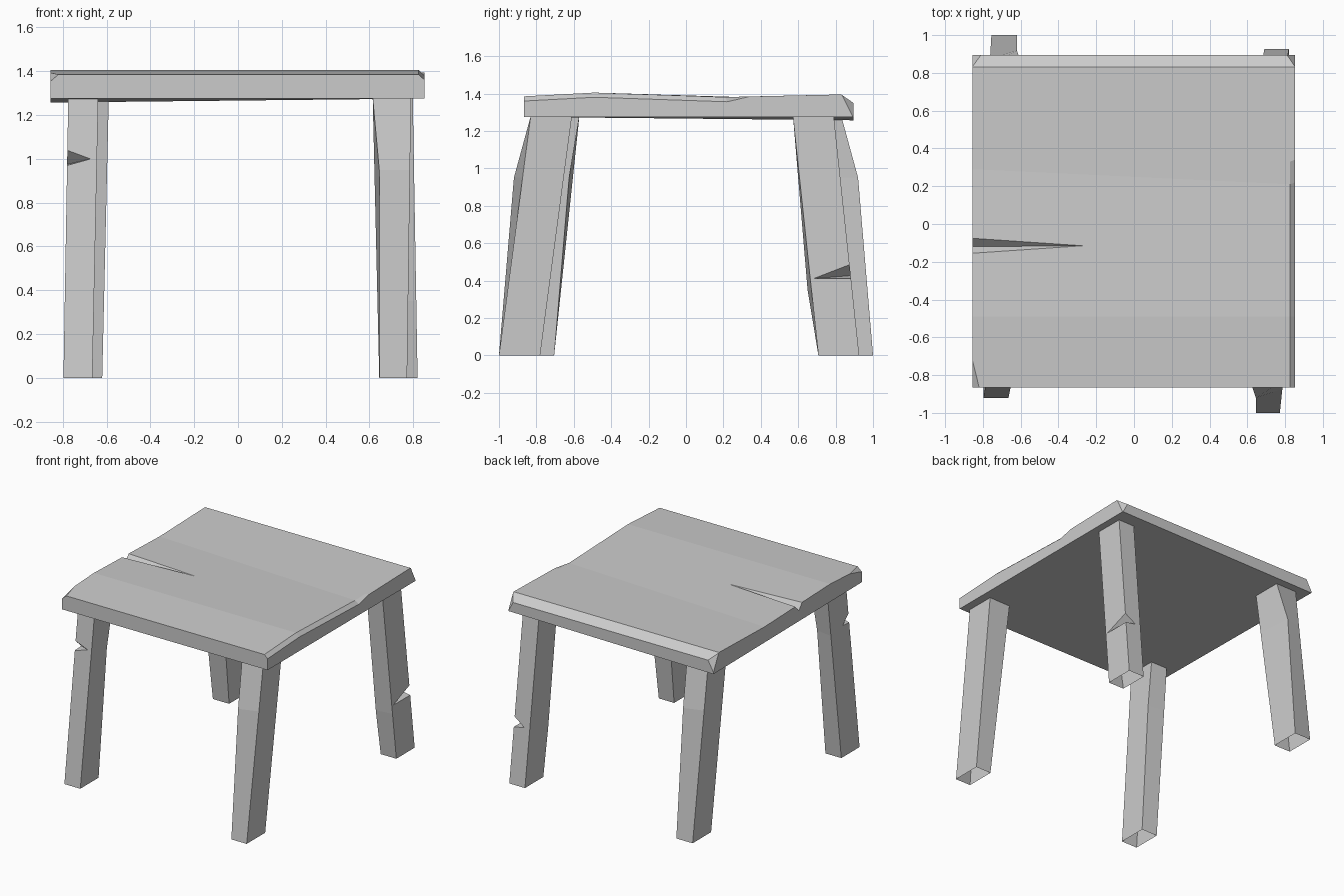
import bpy, bmesh
from mathutils import Vector

if "Cube" in bpy.data.objects:
    bpy.data.objects.remove(bpy.data.objects["Cube"])


def make_object(name, verts, faces):
    mesh = bpy.data.meshes.new(name)
    mesh.from_pydata(verts, [], faces)
    bm = bmesh.new()
    bm.from_mesh(mesh)
    bmesh.ops.recalc_face_normals(bm, faces=bm.faces[:])
    bm.to_mesh(mesh)
    bm.free()
    obj = bpy.data.objects.new(name, mesh)
    bpy.context.collection.objects.link(obj)
    return obj


def loft(name, rings):
    """Closed solid through rings of equal length."""
    n = len(rings[0])
    faces = [[r * n + i, r * n + (i + 1) % n, (r + 1) * n + (i + 1) % n, (r + 1) * n + i]
             for r in range(len(rings) - 1) for i in range(n)]
    last = (len(rings) - 1) * n
    faces += [list(range(n)), list(range(last, last + n))]
    return make_object(name, [p for ring in rings for p in ring], faces)


def notch(obj, tip, valley, a, b):
    """Cut a tapering split: open between a and b, deepest at valley, fading at tip."""
    tip, valley, a, b = map(Vector, (tip, valley, a, b))
    base = [valley, valley + (a - valley) * 1.7, valley + (b - valley) * 1.7]
    pts = [tip] + [tip + (p - tip) * 1.15 for p in base]
    cutter = make_object("notch_cutter", pts, [(0, 1, 2), (0, 2, 3), (0, 3, 1), (1, 2, 3)])
    mod = obj.modifiers.new("notch", 'BOOLEAN')
    mod.operation, mod.solver, mod.object = 'DIFFERENCE', 'EXACT', cutter
    graph = bpy.context.evaluated_depsgraph_get()
    mesh = bpy.data.meshes.new_from_object(obj.evaluated_get(graph))
    obj.modifiers.clear()
    obj.data = mesh
    bpy.data.objects.remove(cutter)


def chip(obj, p, q, r):
    """Slice off a corner outside the plane through three points."""
    p, q, r = map(Vector, (p, q, r))
    normal = (q - p).cross(r - p)
    if normal.dot(p - Vector((0, 0, 1.3))) < 0:
        normal.negate()
    bm = bmesh.new()
    bm.from_mesh(obj.data)
    cut = bmesh.ops.bisect_plane(bm, geom=bm.verts[:] + bm.edges[:] + bm.faces[:],
                                 plane_co=p, plane_no=normal, clear_outer=True)
    edges = [e for e in cut['geom_cut'] if isinstance(e, bmesh.types.BMEdge)]
    bmesh.ops.holes_fill(bm, edges=edges)
    bmesh.ops.recalc_face_normals(bm, faces=bm.faces[:])
    bm.to_mesh(obj.data)
    bm.free()


# Seat: wavy plank section with a worn right edge
def section(x, crease, back_low, worn=0.0):
    yz = [(-0.865, 1.275), (-0.865, 1.385 - worn), (-0.49, 1.405 - worn),
          (crease, 1.381 - worn), (crease + 0.12, 1.384), (0.83, 1.395),
          (0.895, 1.35), (0.895, back_low)]
    return [(x, y, z) for y, z in yz]


seat = loft("seat", [section(-0.855, 0.29, 1.257), section(0.825, 0.21, 1.275),
                     section(0.852, 0.22, 1.275, 0.025)])
chip(seat, (-0.82, -0.865, 1.385), (-0.855, -0.865, 1.355), (-0.855, -0.72, 1.393))
chip(seat, (-0.81, 0.895, 1.35), (-0.855, 0.835, 1.39), (-0.855, 0.89, 1.28))
chip(seat, (0.81, 0.895, 1.35), (0.852, 0.835, 1.39), (0.852, 0.89, 1.28))
notch(seat, (-0.26, -0.115, 1.3935), (-0.855, -0.12, 1.345),
      (-0.855, -0.075, 1.393), (-0.855, -0.155, 1.395))


# Legs: leaning posts with one bent corner (corner order: -x-y, +x-y, +x+y, -x+y)
def leg(name, bottom, top, bend_z, corner, bend_xy, split=None):
    def ring(r, z):
        x0, x1, y0, y1 = r
        return [(x0, y0, z), (x1, y0, z), (x1, y1, z), (x0, y1, z)]
    height = 1.28
    t = bend_z / height
    mid = ring([b + (c - b) * t for b, c in zip(bottom, top)], bend_z)
    mid[corner] = (*bend_xy, bend_z)
    obj = loft(name, [ring(bottom, 0), mid, ring(top, height)])
    if split:
        notch(obj, *split)
    # ends are left open
    bm = bmesh.new()
    bm.from_mesh(obj.data)
    ends = [f for f in bm.faces if all(v.co.z < 0.001 for v in f.verts)
            or all(v.co.z > height - 0.001 for v in f.verts)]
    bmesh.ops.delete(bm, geom=ends, context='FACES_ONLY')
    bm.to_mesh(obj.data)
    bm.free()


leg("front_right_leg", (0.645, 0.772, -1.0, -0.78), (0.615, 0.79, -0.83, -0.61),
    0.95, 0, (0.645, -0.92))
leg("back_left_leg", (-0.755, -0.62, 0.78, 1.0), (-0.765, -0.59, 0.61, 0.83),
    0.95, 2, (-0.62, 0.92))
leg("front_left_leg", (-0.797, -0.665, -0.922, -0.705), (-0.775, -0.638, -0.79, -0.57),
    0.95, 2, (-0.652, -0.625),
    ((-0.672, -0.82, 1.0), (-0.78, -0.745, 0.975), (-0.78, -0.824, 0.97), (-0.779, -0.816, 1.04)))
leg("back_right_leg", (0.69, 0.82, 0.708, 0.926), (0.665, 0.798, 0.572, 0.79),
    0.35, 0, (0.69, 0.65),
    ((0.813, 0.68, 0.41), (0.735, 0.86, 0.425), (0.813, 0.88, 0.41), (0.812, 0.874, 0.485)))
